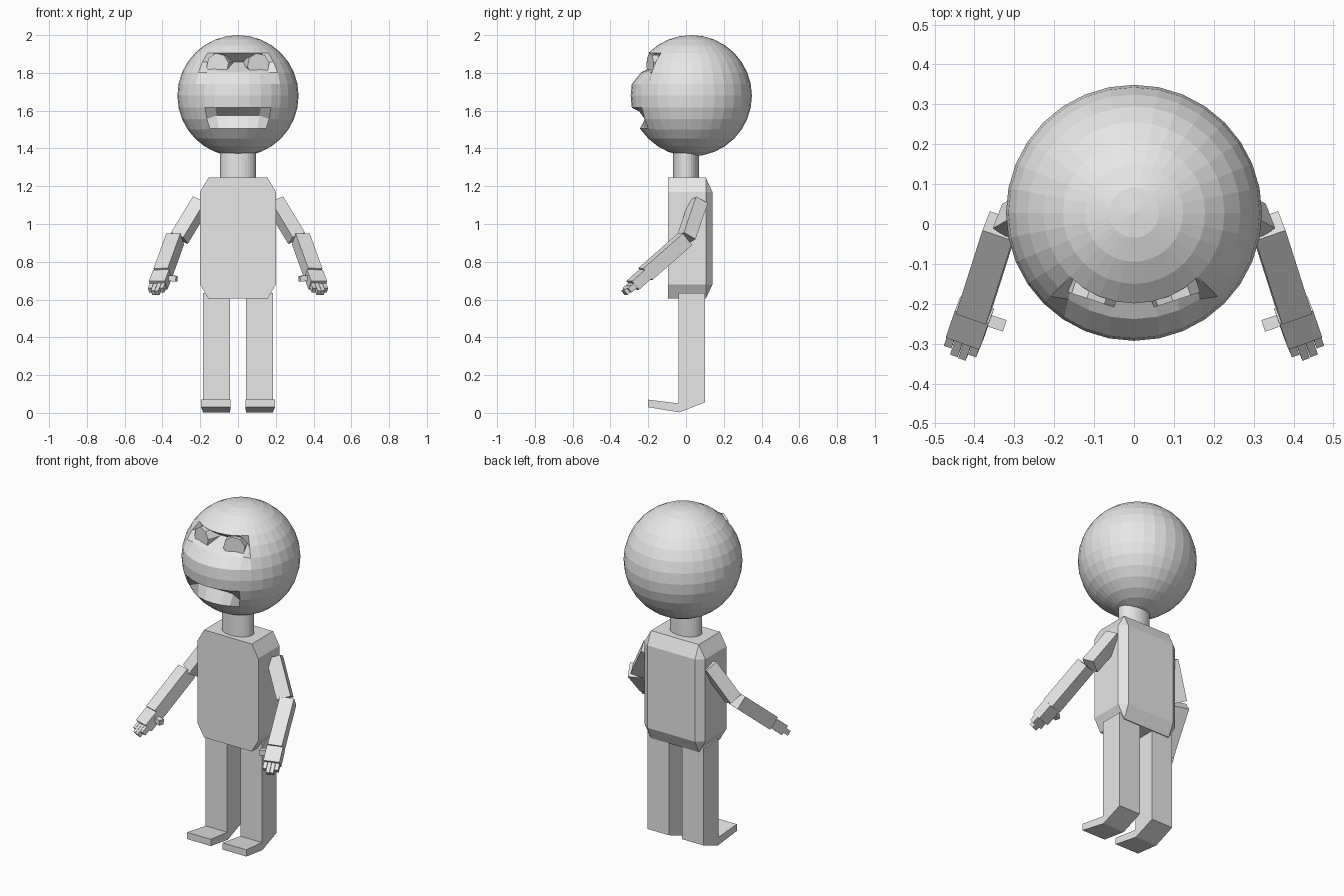
import bpy, bmesh, math
from mathutils import Vector, Matrix

if "Cube" in bpy.data.objects:
    bpy.data.objects.remove(bpy.data.objects["Cube"])

grey = bpy.data.materials.new("plain_grey")
grey.diffuse_color = (0.8, 0.8, 0.8, 1)
grey.use_nodes = True
grey.node_tree.nodes["Principled BSDF"].inputs["Base Color"].default_value = grey.diffuse_color


def finish(name, bm):
    bmesh.ops.recalc_face_normals(bm, faces=bm.faces)
    me = bpy.data.meshes.new(name)
    bm.to_mesh(me)
    bm.free()
    me.materials.append(grey)
    ob = bpy.data.objects.new(name, me)
    bpy.context.collection.objects.link(ob)
    return ob


def frame(a, b, hint):
    """Matrix whose z runs from a to b and whose x follows the hint."""
    z = (b - a).normalized()
    y = z.cross(Vector(hint)).normalized()
    x = y.cross(z)
    return Matrix.Translation((a + b) / 2) @ Matrix((x, y, z)).transposed().to_4x4()


def bar(name, a, b, w, d, hint, side):
    """Square limb segment between two points, mirrored by side."""
    a, b = Vector(a), Vector(b)
    bm = bmesh.new()
    bmesh.ops.create_cube(bm, size=1, matrix=frame(a, b, hint)
                          @ Matrix.Diagonal((w, d, (b - a).length, 1)))
    for v in bm.verts:
        v.co.x *= side
    return finish(name, bm)


def cylinder(name, a, b, r, n, squash=1.0, turn=0.0):
    a, b = Vector(a), Vector(b)
    bm = bmesh.new()
    bmesh.ops.create_cone(bm, cap_ends=True, segments=n, radius1=r, radius2=r,
                          depth=(b - a).length,
                          matrix=frame(a, b, (1, 0, 0)) @ Matrix.Diagonal((1, squash, 1, 1))
                          @ Matrix.Rotation(turn, 4, 'Z'))
    return finish(name, bm)


# Head: faceted ball with the eye hollow and mouth pushed in
R, CY, CZ = 0.321, 0.028, 1.679
bm = bmesh.new()
bmesh.ops.create_uvsphere(bm, u_segments=32, v_segments=16, radius=R)
for v in bm.verts:
    lat = math.degrees(math.asin(max(-1, min(1, v.co.z / R))))
    around = abs(math.degrees(math.atan2(v.co.x, -v.co.y)))
    if abs(lat - 33.75) < 1 and around < 40:      # back of the eye hollow
        v.co.y = -0.155
    elif abs(lat - 22.5) < 1 and around < 40:     # cheek ledge
        v.co.y += 0.03
    elif abs(lat + 22.5) < 1 and around < 28:     # mouth crease
        v.co.y = -0.235
        v.co.z += 0.018
    elif abs(lat + 33.75) < 1 and around < 40:    # lower lip
        v.co.z += 0.004
        v.co.y -= 0.005
    v.co += Vector((0, CY, CZ))
finish("head", bm)

# Eyes: short octagonal pegs turned outward
for s, label in ((-1, "left"), (1, "right")):
    cylinder("eye_" + label, (s * 0.075, -0.09, 1.843), (s * 0.108, -0.19, 1.843),
             0.062, 8, turn=math.radians(10))

# Neck
cylinder("neck", (0, 0, 1.23), (0, 0, 1.385), 0.095, 32, squash=0.72)

# Torso: chamfered block, flat at the front
bm = bmesh.new()
for s in (-1, 1):
    for z_mid, z_end in ((0.68, 0.605), (1.17, 1.245)):
        for y in (-0.095, 0.105):
            bm.verts.new((s * 0.2, y, z_mid))
            bm.verts.new((s * 0.157, y, z_end))
        bm.verts.new((s * 0.157, 0.14, z_mid))
bmesh.ops.convex_hull(bm, input=bm.verts)
bmesh.ops.dissolve_limit(bm, angle_limit=0.02, verts=bm.verts, edges=bm.edges)
finish("torso", bm)

# Legs: side profile with foot, extruded across the width
leg_profile = [(0.1, 0.635), (0.1, 0.26), (0.1, 0.055), (-0.035, 0.003), (-0.2, 0.03),
               (-0.2, 0.07), (-0.04, 0.05), (-0.04, 0.26), (-0.04, 0.635)]
for s, label in ((-1, "left"), (1, "right")):
    bm = bmesh.new()
    sides = []
    for x, grow in ((0.043, -0.004), (0.185, 0.01)):
        sides.append([bm.verts.new((s * (x + (grow if y < -0.1 else 0)), y, z))
                      for y, z in leg_profile])
    n = len(leg_profile)
    for i in range(n):
        j = (i + 1) % n
        bm.faces.new((sides[0][i], sides[0][j], sides[1][j], sides[1][i]))
    for c in sides:                               # thigh, shin and foot panels
        bm.faces.new((c[0], c[1], c[7], c[8]))
        bm.faces.new((c[1], c[2], c[3], c[6], c[7]))
        bm.faces.new((c[3], c[4], c[5], c[6]))
    finish("leg_" + label, bm)

# Arms: upper arm, forearm, palm, fingers and thumb
for s, label in ((-1, "left"), (1, "right")):
    across = (0.93, 0.36, 0)
    bar("upper_arm_" + label, (0.195, 0.065, 1.115), (0.31, 0.0, 0.925), 0.08, 0.075, across, s)
    elbow, wrist = Vector((0.333, -0.005, 0.92)), Vector((0.4, -0.215, 0.735))
    bar("forearm_" + label, elbow, wrist, 0.08, 0.08, across, s)
    knuckle = Vector((0.423, -0.282, 0.675))
    bar("palm_" + label, wrist, knuckle, 0.09, 0.06, across, s)
    m = frame(wrist, knuckle, across).to_3x3()
    for i, length in enumerate((0.04, 0.062, 0.06, 0.04)):
        root = knuckle + m @ Vector(((i - 1.5) * 0.022, 0, -0.01))
        bar(f"finger_{i + 1}_{label}", root, root + m @ Vector((0, 0, length + 0.01)),
            0.02, 0.03, across, s)
    bar("thumb_" + label, (0.385, -0.235, 0.715), (0.325, -0.255, 0.71), 0.03, 0.03, (0, 0, 1), s)
